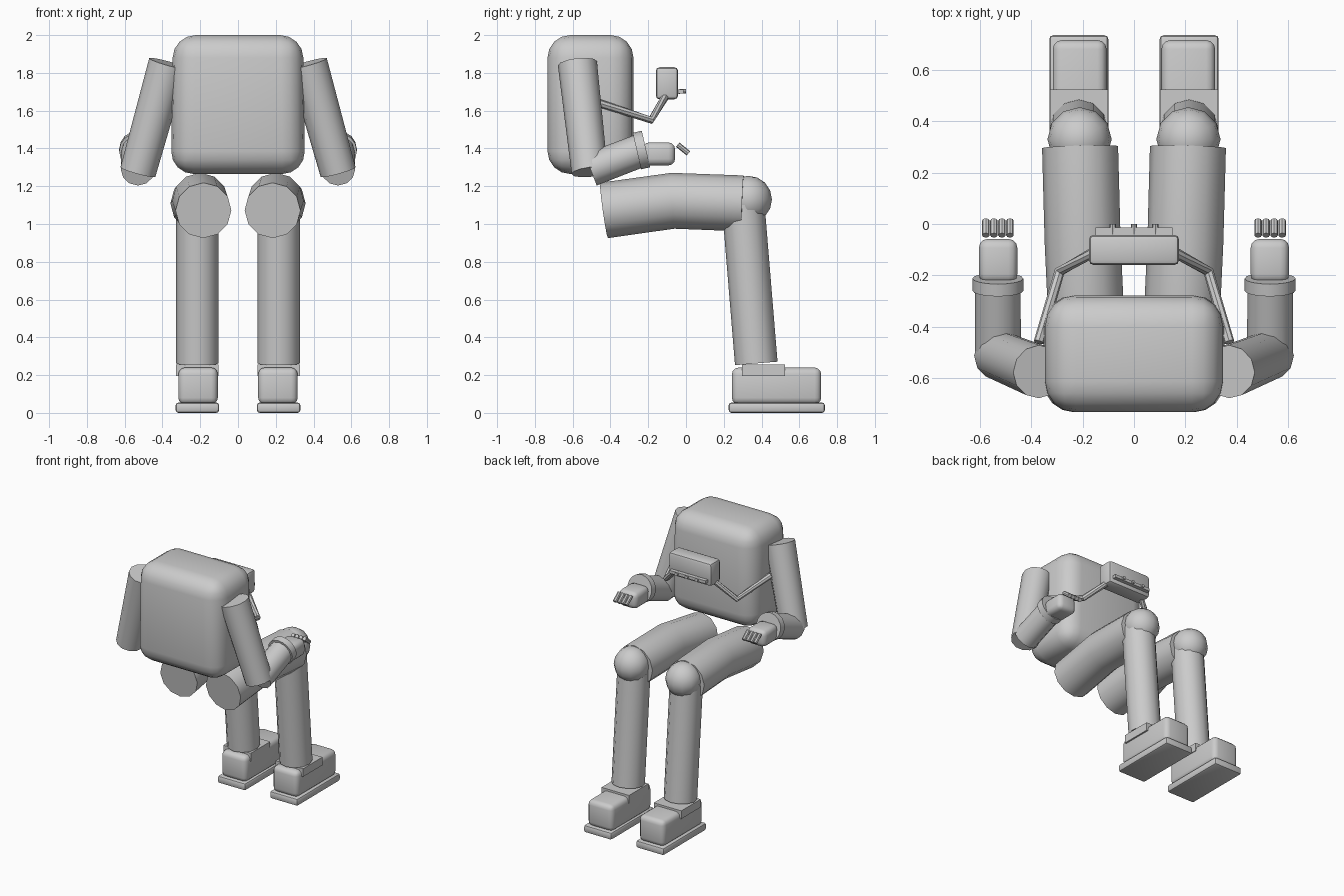
import bpy, bmesh, math
from mathutils import Vector

if "Cube" in bpy.data.objects:
    bpy.data.objects.remove(bpy.data.objects["Cube"])


def finish(name, bm, angle=40):
    bmesh.ops.recalc_face_normals(bm, faces=bm.faces)
    me = bpy.data.meshes.new(name)
    bm.to_mesh(me)
    bm.free()
    ob = bpy.data.objects.new(name, me)
    bpy.context.collection.objects.link(ob)
    bpy.ops.object.select_all(action='DESELECT')
    ob.select_set(True)
    bpy.context.view_layer.objects.active = ob
    bpy.ops.object.shade_smooth_by_angle(angle=math.radians(angle))
    return ob


def box(name, lo, hi, bevel=0.0, segments=2, taper=0.0):
    # box between two corners, rounded, optionally narrower in x at the top
    lo, hi = Vector(lo), Vector(hi)
    mid, size = (lo + hi) / 2, hi - lo
    bm = bmesh.new()
    bmesh.ops.create_cube(bm, size=1)
    for v in bm.verts:
        k = 1 - taper if v.co.z > 0 else 1
        v.co = Vector((v.co.x * size.x * k, v.co.y * size.y, v.co.z * size.z)) + mid
    if bevel:
        bmesh.ops.bevel(bm, geom=bm.edges[:], offset=bevel, segments=segments,
                        profile=0.5, affect='EDGES')
    return finish(name, bm)


def tube(name, pts, radii, sides=12):
    # capped tube through a few points, with mitred bends
    pts = [Vector(p) for p in pts]
    bm = bmesh.new()
    rings = []
    for i, p in enumerate(pts):
        t = Vector()
        if i > 0:
            t += (p - pts[i - 1]).normalized()
        if i < len(pts) - 1:
            t += (pts[i + 1] - p).normalized()
        t.normalize()
        u = Vector((1, 0, 0))
        u = (u - t * u.dot(t)).normalized()
        w = t.cross(u)
        rings.append([bm.verts.new(p + radii[i] * (u * math.cos(a) + w * math.sin(a)))
                      for a in (2 * math.pi * k / sides for k in range(sides))])
    for a, b in zip(rings, rings[1:]):
        for k in range(sides):
            n = (k + 1) % sides
            bm.faces.new((a[k], a[n], b[n], b[k]))
    bm.faces.new(rings[0])
    bm.faces.new(rings[-1])
    return finish(name, bm)


def ball(name, centre, r):
    bm = bmesh.new()
    bmesh.ops.create_uvsphere(bm, u_segments=12, v_segments=8, radius=r)
    bmesh.ops.translate(bm, verts=bm.verts, vec=centre)
    return finish(name, bm)


# torso
box("torso", (-0.355, -0.733, 1.265), (0.355, -0.278, 2.0), 0.12, 4, 0.03)

# chest control unit with front strip and knobs
box("control_unit", (-0.176, -0.16, 1.66), (0.176, -0.042, 1.83), 0.02, 2)
box("control_strip", (-0.15, -0.05, 1.69), (0.15, -0.014, 1.712))
for i in (-1, 0, 1):
    tube("control_knob", [(i * 0.083, -0.04, 1.701), (i * 0.083, 0.0, 1.704)],
         [0.012, 0.012], 8)

for s, side in ((-1, "left"), (1, "right")):
    def P(x, y, z):
        return (s * x, y, z)

    def sbox(name, x0, x1, y0, y1, z0, z1, bevel=0.0, seg=2):
        a, b = sorted((s * x0, s * x1))
        return box(f"{side}_{name}", (a, y0, z0), (b, y1, z1), bevel, seg)

    # bracket holding the control unit
    tube(side + "_bracket", [P(0.37, -0.46, 1.64), P(0.29, -0.185, 1.55),
                             P(0.14, -0.10, 1.69)], [0.021] * 3, 8)

    # arm
    tube(side + "_upper_arm", [P(0.37, -0.575, 1.85), P(0.53, -0.51, 1.275)],
         [0.104, 0.096])
    tube(side + "_forearm", [P(0.53, -0.505, 1.288), P(0.53, -0.23, 1.393)],
         [0.09, 0.088])
    tube(side + "_cuff", [P(0.53, -0.26, 1.386), P(0.53, -0.212, 1.397)],
         [0.099, 0.099], 16)

    # hand and fingers
    sbox("hand", 0.454, 0.604, -0.23, -0.058, 1.31, 1.432, 0.035, 3)
    for k in range(4):
        x = 0.483 + 0.0313 * k
        tube(side + "_finger", [P(x, -0.044, 1.42), P(x, 0.013, 1.374)],
             [0.0145, 0.0145], 8)

    # leg
    tube(side + "_thigh", [P(0.183, -0.434, 1.072), P(0.2, -0.069, 1.123),
                           P(0.21, 0.30, 1.109)], [0.148] * 3)
    ball(side + "_knee", P(0.212, 0.33, 1.13), 0.125)
    tube(side + "_shin", [P(0.215, 0.303, 1.10), P(0.215, 0.372, 0.262)],
         [0.113, 0.113])

    # boot
    sbox("ankle", 0.102, 0.328, 0.296, 0.524, 0.195, 0.255)
    sbox("boot", 0.107, 0.316, 0.243, 0.716, 0.045, 0.24, 0.035, 3)
    sbox("sole", 0.1, 0.33, 0.226, 0.735, 0.0, 0.055, 0.015, 2)
